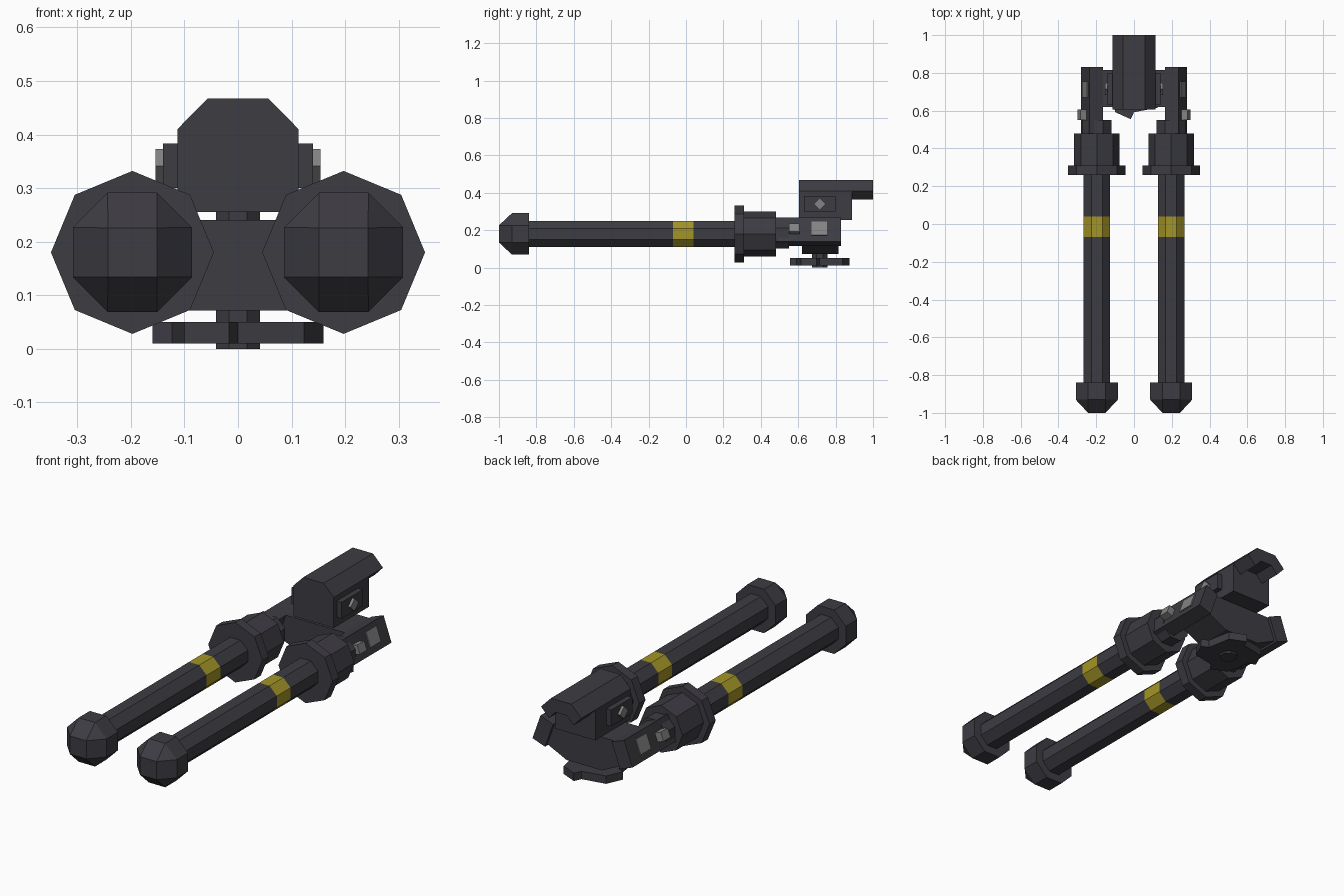
import bpy, bmesh, math

cube = bpy.data.objects.get("Cube")
if cube:
    bpy.data.objects.remove(cube, do_unlink=True)


def material(name, rgb):
    m = bpy.data.materials.new(name)
    m.use_nodes = True
    m.diffuse_color = (*rgb, 1)
    m.node_tree.nodes["Principled BSDF"].inputs["Base Color"].default_value = (*rgb, 1)
    return m


DARK = material("charcoal", (0.047, 0.045, 0.055))
YELLOW = material("yellow", (0.37, 0.30, 0.02))
GREY = material("grey", (0.23, 0.23, 0.23))

TUBE_X, TUBE_Z = 0.197, 0.18
KNOB_Y = 0.715


def finish(name, bm, mats, mirror):
    bmesh.ops.recalc_face_normals(bm, faces=bm.faces)
    me = bpy.data.meshes.new(name)
    bm.to_mesh(me)
    bm.free()
    for m in mats:
        me.materials.append(m)
    ob = bpy.data.objects.new(name, me)
    bpy.context.collection.objects.link(ob)
    if mirror:
        ob.modifiers.new("mirror", "MIRROR").use_mirror_merge = False
    return ob


def loft(name, rings, mats=(DARK,), mirror=False):
    """Skin a list of matching point rings and cap both ends."""
    bm = bmesh.new()
    loops = [[bm.verts.new(p) for p in ring] for ring in rings]
    n = len(loops[0])
    for a, b in zip(loops, loops[1:]):
        for i in range(n):
            j = (i + 1) % n
            bm.faces.new((a[i], a[j], b[j], b[i]))
    bm.faces.new(loops[0])
    bm.faces.new(loops[-1])
    return finish(name, bm, mats, mirror)


def prism_y(name, profile, y0, y1, mats=(DARK,), mirror=False):
    return loft(name, [[(x, y, z) for x, z in profile] for y in (y0, y1)], mats, mirror)


def prism_z(name, profile, z0, z1):
    return loft(name, [[(x, y + KNOB_Y, z) for x, y in profile] for z in (z0, z1)])


def box(name, x, y, z, mats=(DARK,), mirror=False):
    profile = [(x[0], z[0]), (x[1], z[0]), (x[1], z[1]), (x[0], z[1])]
    return prism_y(name, profile, *y, mats, mirror)


def polygon(radius, sides=8, turn=0.5):
    return [(radius * math.cos(math.tau * (i + turn) / sides),
             radius * math.sin(math.tau * (i + turn) / sides)) for i in range(sides)]


def tube_ring(y, radius, turn=0.5):
    return [(TUBE_X + u, y, TUBE_Z + v) for u, v in polygon(radius, turn=turn)]


# Long barrels with a painted band
barrel = loft("barrel", [tube_ring(y, 0.0758) for y in (-0.86, -0.07, 0.04, 0.28)],
              (DARK, YELLOW), True)
for face in barrel.data.polygons:
    if -0.07 < face.center.y < 0.04:
        face.material_index = 1

# Faceted barrel tips: octagon closing to a square
bm = bmesh.new()
tip = [p for y in (-0.84, -0.93) for p in tube_ring(y, 0.1205)]
tip += [(TUBE_X + u, -1, TUBE_Z + v) for u, v in polygon(0.065, 4)]
bmesh.ops.convex_hull(bm, input=[bm.verts.new(p) for p in tip])
bmesh.ops.dissolve_limit(bm, angle_limit=0.01, verts=bm.verts, edges=bm.edges)
finish("barrel_tip", bm, (DARK,), True)

# Flange, rear sleeve and neck of each tube
for name, y0, y1, radius in (("flange", 0.26, 0.31, 0.152),
                             ("rear_sleeve", 0.31, 0.48, 0.12)):
    loft(name, [tube_ring(y, radius, 0) for y in (y0, y1)], mirror=True)
loft("tube_neck", [tube_ring(y, 0.083) for y in (0.48, 0.55)], mirror=True)

# Tilted arms carrying the tubes
arm = [(0.235, 0.267), (0.28, 0.14), (0.21, 0.115), (0.165, 0.24)]
prism_y("arm", arm, 0.48, 0.83, mirror=True)


def arm_plate(name, y0, y1, top, bottom, lift):
    """Plate lying on the sloped outer face of the arm."""
    def at(t, out):
        return (0.235 + 0.045 * t + 0.94 * out, 0.267 - 0.127 * t + 0.33 * out)
    profile = [at(top, -0.01), at(top, lift), at(bottom, lift), at(bottom, -0.01)]
    prism_y(name, profile, y0, y1, (GREY,), True)


arm_plate("large_arm_plate", 0.67, 0.755, 0.18, 0.75, 0.006)
arm_plate("small_arm_plate", 0.55, 0.607, 0.34, 0.68, 0.035)

# Bridge between the arms
bridge = [(-0.19, 0.24), (0.19, 0.24), (0.22, 0.13), (0.10, 0.072), (-0.10, 0.072), (-0.22, 0.13)]
prism_y("bridge", bridge, 0.62, 0.815)

# Sight housing with chamfered top
housing = [(-0.113, 0.255), (0.113, 0.255), (0.113, 0.41), (0.057, 0.467),
           (-0.057, 0.467), (-0.113, 0.41)]
prism_y("sight_housing", housing, 0.605, 0.887)

# Overhanging rear hood, an open folded shell
hood = [(0.113, 0.41), (0.057, 0.467), (-0.057, 0.467), (-0.113, 0.41),
        (-0.069, 0.363), (-0.032, 0.402), (0.032, 0.402), (0.069, 0.363)]
prism_y("rear_hood", hood, 0.88, 1.0)

# Side blocks with diamond studs
box("side_block", (0.10, 0.14), (0.63, 0.80), (0.30, 0.383), mirror=True)
loft("diamond_stud", [[(x, KNOB_Y + u, 0.341 + v) for u, v in polygon(0.032, 4, 0)]
                      for x in (0.13, 0.154)], (GREY,), True)

# Central post, collar and four-lobed adjusting knob
prism_z("centre_post", polygon(0.0445), 0.0, 0.26)
prism_z("knob_collar", polygon(0.085), 0.075, 0.10)
lobe = [(-0.10, -0.123), (-0.017, -0.16), (0.0, -0.123)]
outline = []
for quarter in range(4):
    outline += lobe
    lobe = [(-y, x) for x, y in lobe]
prism_z("adjusting_knob", outline, 0.01, 0.05)
